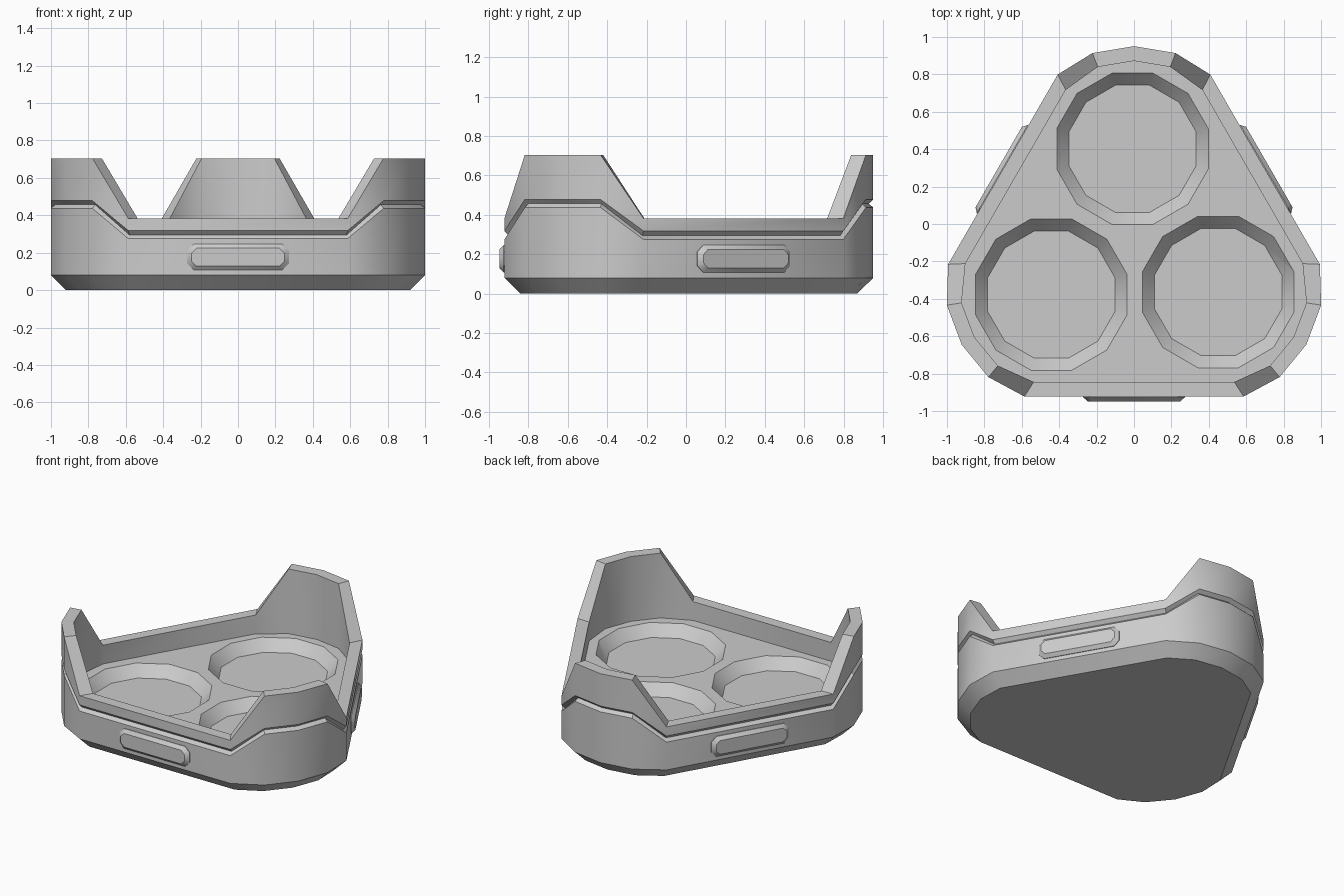
import bpy, bmesh, math
from mathutils import Vector, Matrix

cube = bpy.data.objects.get("Cube")
if cube:
    bpy.data.objects.remove(cube, do_unlink=True)

grey = bpy.data.materials.new("plain grey")
grey.use_nodes = True
grey.diffuse_color = (0.6, 0.6, 0.6, 1)
grey.node_tree.nodes["Principled BSDF"].inputs["Base Color"].default_value = (0.6, 0.6, 0.6, 1)

CENTRE = Vector((0, -0.113, 0))
TURNS = [Matrix.Rotation(math.radians(a), 3, 'Z') for a in (0, 120, 240)]


def loft(name, rings):
    """Closed solid skinned through rings of equal length."""
    bm = bmesh.new()
    loops = [[bm.verts.new(p) for p in ring] for ring in rings]
    n = len(loops[0])
    for a, b in zip(loops, loops[1:]):
        for i in range(n):
            j = (i + 1) % n
            bm.faces.new((a[i], a[j], b[j], b[i]))
    bm.faces.new(loops[0][::-1])
    bm.faces.new(loops[-1])
    bmesh.ops.recalc_face_normals(bm, faces=bm.faces)
    mesh = bpy.data.meshes.new(name)
    bm.to_mesh(mesh)
    bm.free()
    mesh.materials.append(grey)
    obj = bpy.data.objects.new(name, mesh)
    bpy.context.collection.objects.link(obj)
    return obj


def smooth(obj):
    bpy.ops.object.select_all(action='DESELECT')
    obj.select_set(True)
    bpy.context.view_layer.objects.active = obj
    bpy.ops.object.shade_smooth_by_angle(angle=math.radians(30.5))


# Rounded triangle outline: one corner, turned three times
corner = [(0.408, 0.912), (0.222, 1.027), (0, 1.064), (-0.222, 1.027), (-0.408, 0.912)]
outline = [t @ Vector((x, y, 0)) + CENTRE for t in TURNS for x, y in corner]
is_corner = [0 < i % 5 < 4 for i in range(len(outline))]


def ring(inset, z_side, z_corner, slide=0):
    """Outline moved inward by inset, with its own height at the corners.
    Slide shifts the ends of the straight sides towards their middles."""
    pts = []
    n = len(outline)
    for i, p in enumerate(outline):
        d1 = (p - outline[i - 1]).normalized()
        d2 = (outline[(i + 1) % n] - p).normalized()
        n1, n2 = Vector((-d1.y, d1.x, 0)), Vector((-d2.y, d2.x, 0))
        q = p + (n1 + n2) * (inset / (1 + n1.dot(n2)))
        if i % 5 == 0:
            q -= d1 * slide
        elif i % 5 == 4:
            q += d2 * slide
        q.z = z_corner if is_corner[i] else z_side
        pts.append(q)
    return pts


# Tray: chamfered foot, V groove, raised corners, hollow inside
FLOOR = 0.25
tray = loft("tray", [
    ring(0.08, 0, 0),
    ring(0, 0.08, 0.08),
    ring(0, 0.275, 0.437),
    ring(0.022, 0.295, 0.457),
    ring(0, 0.318, 0.478),
    ring(0, 0.382, 0.705),
    ring(0.078, 0.382, 0.705, 0.03),
    ring(0.078, FLOOR, FLOOR, 0.03),
])


# Three tapered twelve-sided wells sunk in the floor
def polygon(centre, apothem, z):
    r = apothem / math.cos(math.pi / 12)
    return [centre + Vector((r * math.cos(a), r * math.sin(a), z))
            for a in (math.pi * (2 * i + 1) / 12 for i in range(12))]


DEPTH = 0.075
SLOPE = 0.065 / DEPTH
for t in TURNS:
    c = t @ Vector((-0.008, 0.515, 0)) + CENTRE
    cutter = loft("well_cutter", [polygon(c, 0.34, FLOOR - DEPTH),
                                  polygon(c, 0.405, FLOOR),
                                  polygon(c, 0.405 + 0.01 * SLOPE, FLOOR + 0.01)])
    cutter.hide_render = True
    mod = tray.modifiers.new("well", 'BOOLEAN')
    mod.operation = 'DIFFERENCE'
    mod.solver = 'EXACT'
    mod.object = cutter
    bpy.context.view_layer.objects.active = tray
    bpy.ops.object.modifier_apply(modifier=mod.name)
    bpy.data.objects.remove(cutter, do_unlink=True)
smooth(tray)


# Bevelled plate on each straight side
def plate(w, h, cut, y):
    half = [(w, h - cut), (w - cut, h), (cut - w, h), (-w, h - cut)]
    return [Vector((x, y, z + 0.177)) for x, z in half + [(-x, -z) for x, z in half]]


SIDE = min(p.y for p in outline) - CENTRE.y
for t, side in zip(TURNS, ("front", "left", "right")):
    rings = [plate(0.272, 0.07, 0.035, SIDE + 0.01),
             plate(0.272, 0.07, 0.035, SIDE - 0.004),
             plate(0.248, 0.048, 0.026, SIDE - 0.026)]
    smooth(loft(side + "_plate", [[t @ p + CENTRE for p in r] for r in rings]))
